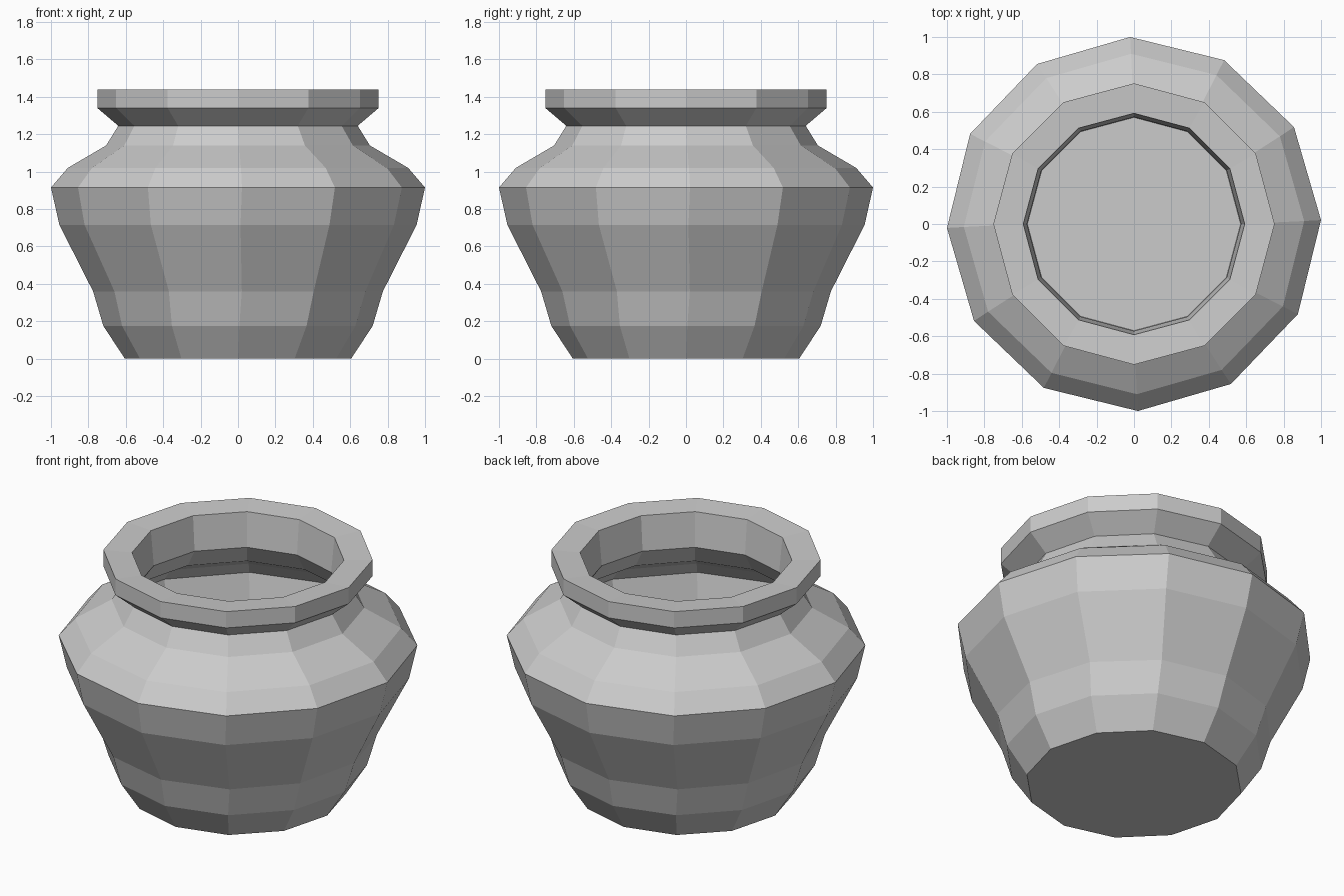
import bpy
import bmesh
from math import cos, sin, radians

if "Cube" in bpy.data.objects:
    bpy.data.objects.remove(bpy.data.objects["Cube"])

SIDES = 12

# Pot cross-section: radius, height, small hand-made twist in degrees
outer = [(0.605, 0.0, 0), (0.72, 0.175, 0.6), (0.775, 0.36, 1.5),
         (0.955, 0.715, 0.8), (1.0, 0.915, 1.2), (0.91, 1.02, 1),
         (0.705, 1.14, 0.5), (0.64, 1.245, 0)]
lip = [(0.752, 1.34, 0), (0.752, 1.44, 0), (0.592, 1.43, 0)]
inner = [(0.572, 1.22, 0), (0.65, 1.10, 0.5), (0.85, 0.99, 1), (0.93, 0.90, 1.2),
         (0.89, 0.72, 0.8), (0.715, 0.37, 1.5), (0.66, 0.20, 0.6), (0.57, 0.06, 0)]


def lathe(name, profile):
    """Faceted ring stack, capped at both ends."""
    bm = bmesh.new()
    rings = []
    for r, z, twist in profile:
        angles = [radians(360 * i / SIDES + twist) for i in range(SIDES)]
        rings.append([bm.verts.new((r * cos(a), r * sin(a), z)) for a in angles])
    for low, high in zip(rings, rings[1:]):
        for i in range(SIDES):
            j = (i + 1) % SIDES
            bm.faces.new((low[i], low[j], high[j], high[i]))
    bm.faces.new(rings[0][::-1])   # underside
    bm.faces.new(rings[-1])        # inside floor
    mesh = bpy.data.meshes.new(name)
    bm.to_mesh(mesh)
    bm.free()
    obj = bpy.data.objects.new(name, mesh)
    bpy.context.collection.objects.link(obj)
    return obj


# Hollow pot: outer wall, flared lip, inner wall and floor in one closed surface
lathe("pot", outer + lip + inner)
